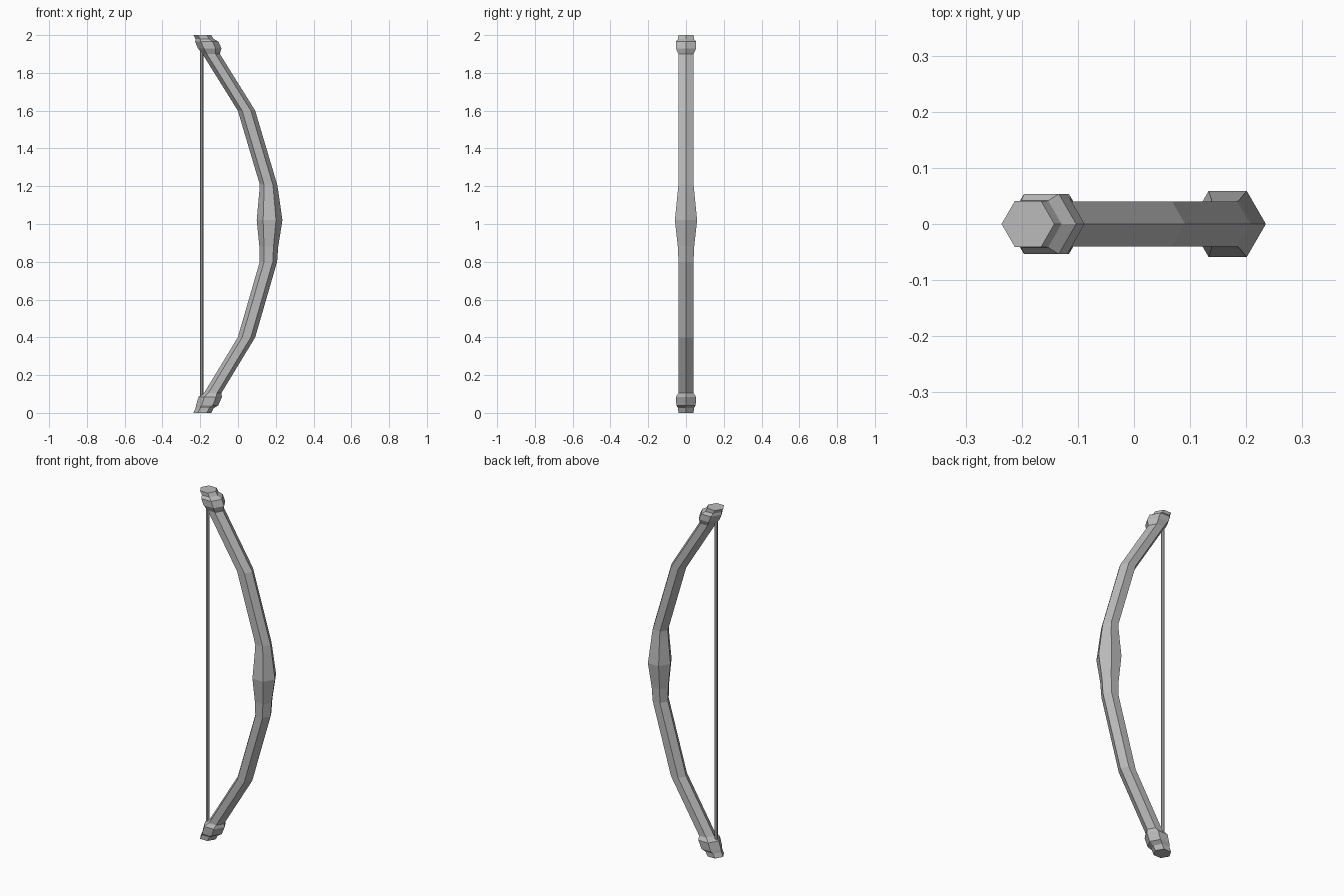
import bpy, bmesh, math

cube = bpy.data.objects.get("Cube")
if cube:
    bpy.data.objects.remove(cube, do_unlink=True)

grey = bpy.data.materials.new("plain_grey")
grey.use_nodes = True
colour = (0.5, 0.5, 0.5, 1)
grey.diffuse_color = colour
grey.node_tree.nodes["Principled BSDF"].inputs["Base Color"].default_value = colour


def loft(name, sections, sides=6):
    """Skin level rings given as (z, centre x, radius), with capped ends."""
    bm = bmesh.new()
    rings = []
    for z, cx, r in sections:
        angles = [2 * math.pi * i / sides for i in range(sides)]
        rings.append([bm.verts.new((cx + r * math.cos(a), r * math.sin(a), z)) for a in angles])
    for low, high in zip(rings, rings[1:]):
        for i in range(sides):
            j = (i + 1) % sides
            bm.faces.new((low[i], low[j], high[j], high[i]))
    bm.faces.new(rings[0][::-1])
    bm.faces.new(rings[-1])
    mesh = bpy.data.meshes.new(name)
    bm.to_mesh(mesh)
    bm.free()
    mesh.materials.append(grey)
    obj = bpy.data.objects.new(name, mesh)
    bpy.context.collection.objects.link(obj)
    return obj


LIMB = 0.046

# Collared tips
lower_tip = [(0, -0.189, 0.047), (0.025, -0.177, 0.048), (0.04, -0.163, 0.059),
             (0.085, -0.147, 0.062), (0.105, -0.134, LIMB)]
upper_tip = [(1.9, -0.142, LIMB), (1.93, -0.15, 0.062), (1.965, -0.165, 0.062),
             (1.98, -0.177, 0.048), (2, -0.189, 0.047)]

# Curved limbs and swollen grip
middle = [(0.4, 0.045, LIMB), (0.8, 0.161, LIMB), (0.88, 0.163, 0.05), (1.02, 0.167, 0.068),
          (1.175, 0.163, 0.05), (1.21, 0.161, LIMB), (1.6, 0.045, LIMB)]
loft("bow_stave", lower_tip + middle + upper_tip)

# Taut string between the tips
loft("bow_string", [(0.06, -0.192, 0.009), (1.95, -0.192, 0.009)])
